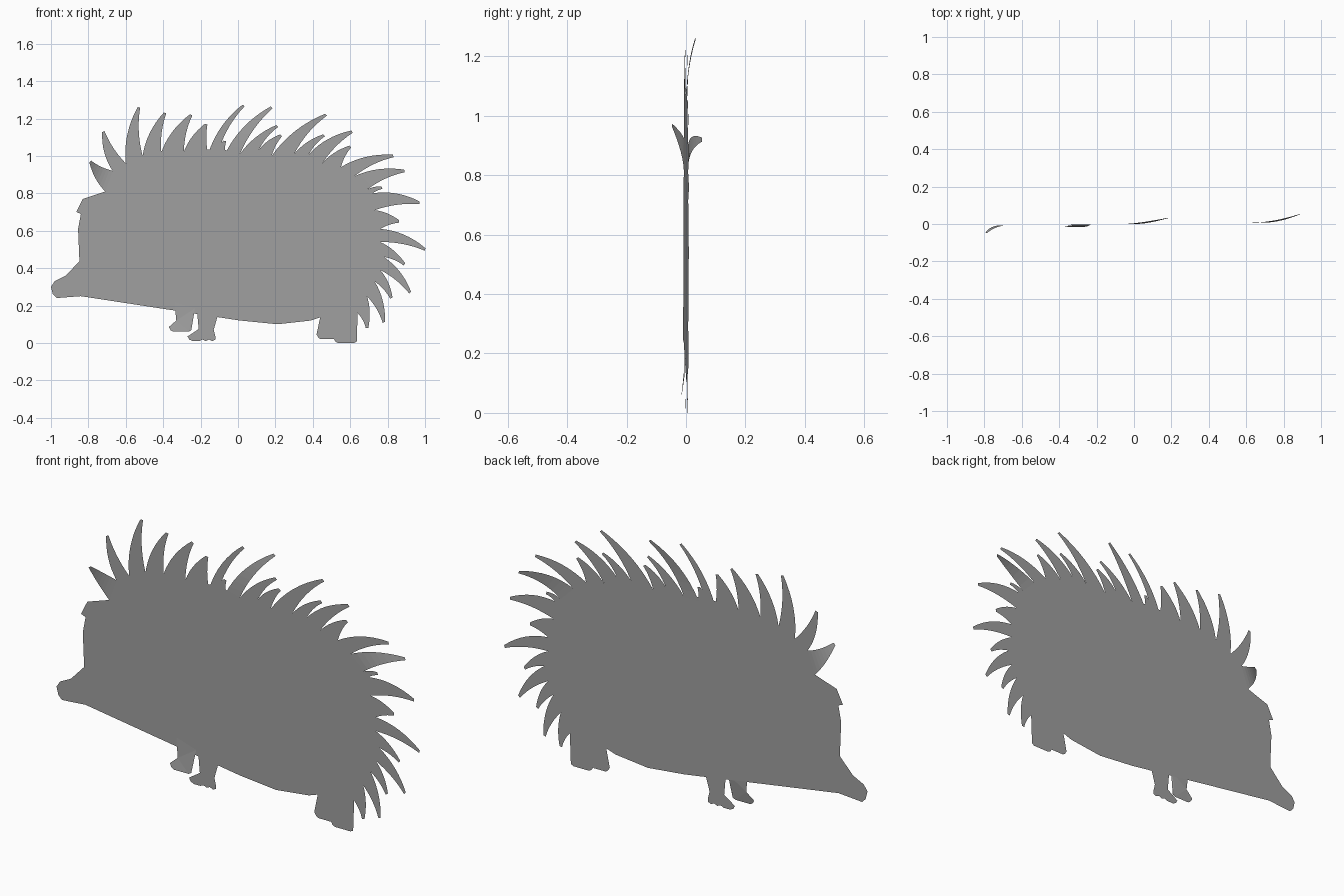
import bpy
import bmesh
from mathutils import Vector

cube = bpy.data.objects.get("Cube")
if cube:
    bpy.data.objects.remove(cube, do_unlink=True)

# One plain grey for the whole cut-out figure
grey = bpy.data.materials.new("plain_grey")
grey.use_nodes = True
colour = (0.35, 0.35, 0.35, 1)
grey.diffuse_color = colour
grey.node_tree.nodes["Principled BSDF"].inputs["Base Color"].default_value = colour


def sheet_y(x):
    """The figure is a very slightly turned flat sheet."""
    return 0.01 * x


def finish(name, bm):
    """Turn every face to the front and make the object."""
    bm.normal_update()
    for face in bm.faces:
        if face.normal.y > 0:
            face.normal_flip()
    mesh = bpy.data.meshes.new(name)
    bm.to_mesh(mesh)
    bm.free()
    mesh.materials.append(grey)
    obj = bpy.data.objects.new(name, mesh)
    bpy.context.collection.objects.link(obj)
    return obj


def plate(name, outline, bend=lambda x, z: 0):
    """Fill a closed outline of (x, z) points."""
    bm = bmesh.new()
    verts = [bm.verts.new((x, sheet_y(x), z)) for x, z in outline]
    face = bm.faces.new(verts)
    bmesh.ops.triangulate(bm, faces=[face], ngon_method='EAR_CLIP')
    for v in bm.verts:
        v.co.y += bend(v.co.x, v.co.z)
    return finish(name, bm)


def bezier(a, control, b, t):
    return a * (1 - t) ** 2 + control * 2 * t * (1 - t) + b * t ** 2


def quill(name, start, tip, end, bend=0, steps=8):
    """Curved, tapering quill between two notches in the back."""
    start, tip, end = Vector(start), Vector(tip), Vector(end)
    along = tip - (start + end) / 2
    side = Vector((-along.y, along.x))
    blunt = side.normalized() * 0.007
    edges = ((start, tip + blunt, 0.17), (end, tip - blunt, 0.10))
    bm = bmesh.new()
    rows = []
    for i in range(steps + 1):
        t = i / steps
        row = []
        for root, point, bulge in edges:
            p = bezier(root, (root + point) / 2 + side * bulge, point, t)
            row.append(bm.verts.new((p.x, sheet_y(p.x) + bend * t * t, p.y)))
        rows.append(row)
    for low, high in zip(rows, rows[1:]):
        bm.faces.new((low[0], low[1], high[1], high[0]))
    return finish(name, bm)


def leg(name, top_left, top_right, toe, heel, ground, bend=0):
    """Short leg with a scalloped, forward-pointing foot."""
    ankle = ground + 0.06
    outline = [top_left, (top_left[0] + 0.01, ankle), (toe, ground + 0.025)]
    toes = 4
    for i in range(toes * 2 + 1):
        x = toe + 0.01 + (heel - toe - 0.01) * i / (toes * 2)
        outline.append((x, ground + (0.008 if i % 2 == 0 else 0)))
    outline += [(heel, ground + 0.02), (top_right[0] - 0.02, ankle), top_right]
    height = top_left[1] - ground

    def curl(x, z):
        return bend * max(0, (top_right[1] - z) / height) ** 2

    return plate(name, outline, curl)


# Quills, clockwise from the brow: tip, then the notch that follows it
brow = (-.71, .81)
crest = [
    ((-.79, .97), (-.67, .92)), ((-.72, 1.13), (-.60, .96)),
    ((-.53, 1.26), (-.51, 1.0)), ((-.39, 1.23), (-.41, 1.02)),
    ((-.25, 1.22), (-.29, 1.02)), ((-.17, 1.17), (-.16, 1.01)),
    ((.03, 1.27), (-.10, 1.04)), ((-.07, 1.08), (-.07, 1.01)),
    ((.18, 1.26), (.01, 1.01)), ((.21, 1.16), (.11, 1.03)),
    ((.23, 1.11), (.18, 1.0)), ((.47, 1.22), (.30, 1.01)),
    ((.46, 1.11), (.38, 1.01)), ((.61, 1.13), (.45, .96)),
    ((.60, 1.05), (.55, .94)),
]
rump = [
    ((.83, 1.0), (.62, .89)), ((.89, .92), (.69, .82)),
    ((.77, .83), (.72, .80)), ((.97, .75), (.73, .71)),
    ((.86, .65), (.76, .61)), ((1.0, .50), (.76, .54)),
    ((.89, .42), (.78, .46)), ((.92, .27), (.76, .39)),
    ((.82, .24), (.73, .33)), ((.78, .11), (.69, .25)),
    ((.69, .08), (.64, .16)),
]
bends = {"crest_quill_1": -.04, "crest_quill_9": .03, "rump_quill_2": .045}

notch = brow
back_line = [brow]
for group, quills in (("crest", crest), ("rump", rump)):
    for number, (tip, following) in enumerate(quills, 1):
        name = f"{group}_quill_{number}"
        quill(name, notch, tip, following, bends.get(name, 0))
        back_line.append(following)
        notch = following

# Body and head: underside from tail to chin, then snout and face
underside = [
    (.52, .165), (.44, .14), (.39, .12), (.21, .10), (.01, .12), (-.11, .14),
    (-.22, .18), (-.23, .185), (-.34, .22), (-.35, .235), (-.47, .26),
    (-.53, .29), (-.71, .25), (-.76, .265), (-.84, .25),
]
face = [
    (-.97, .24), (-.99, .26), (-1.0, .30), (-.98, .33), (-.92, .36),
    (-.79, .50), (-.84, .545), (-.855, .61), (-.84, .69), (-.865, .70),
    (-.83, .77),
]
plate("body", back_line + underside + face)

# Legs
leg("far_front_leg", (-.34, .22), (-.23, .185), -.37, -.25, .06, -.02)
leg("near_front_leg", (-.22, .18), (-.11, .14), -.27, -.12, .01)
leg("far_hind_leg", (.44, .14), (.52, .165), .42, .52, .02)
leg("near_hind_leg", (.52, .165), (.64, .16), .51, .635, 0)
